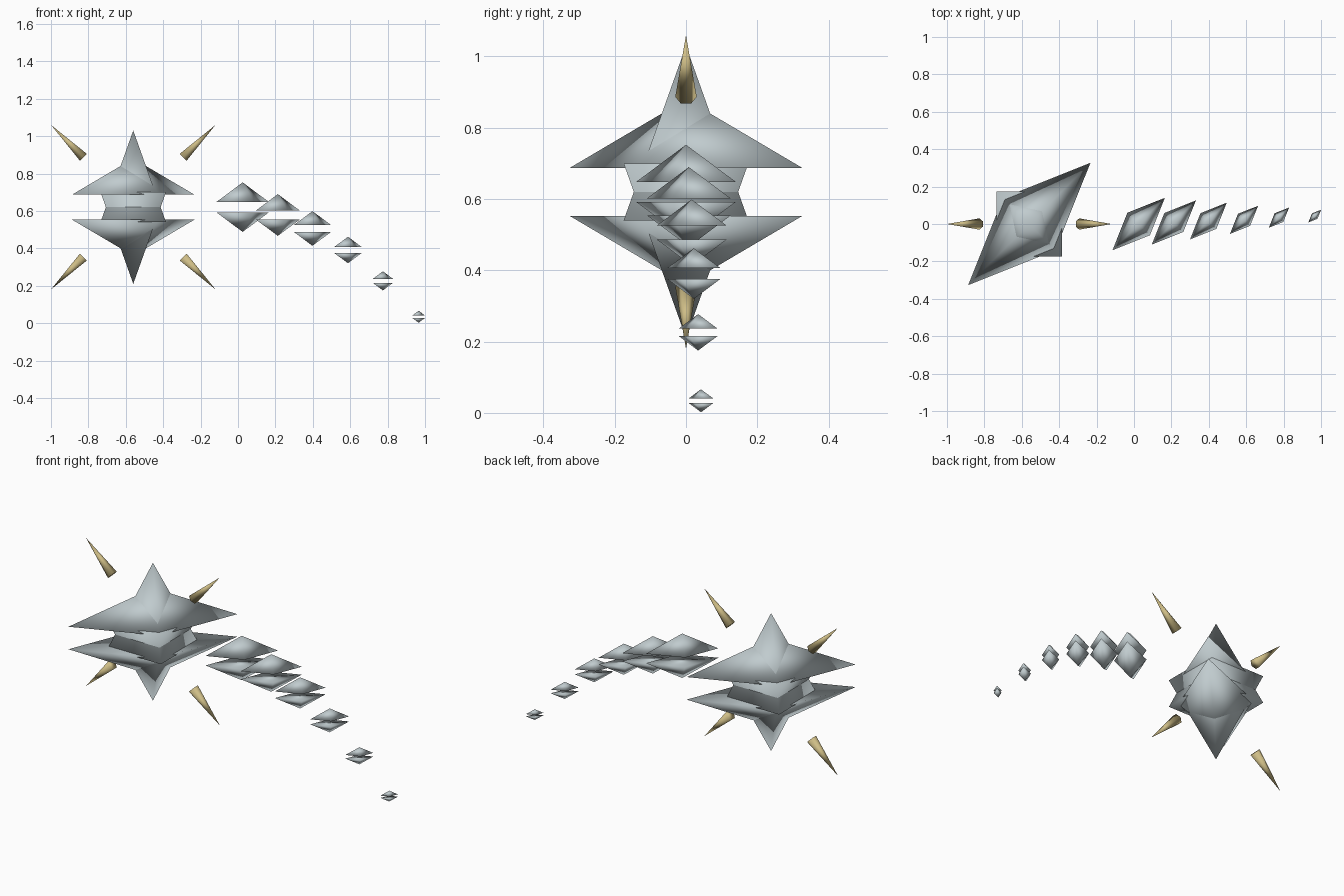
import bpy
import math
from mathutils import Vector

cube = bpy.data.objects.get("Cube")
if cube:
    bpy.data.objects.remove(cube, do_unlink=True)


def make_material(name, color):
    mat = bpy.data.materials.new(name)
    mat.use_nodes = True
    mat.diffuse_color = color
    mat.node_tree.nodes["Principled BSDF"].inputs["Base Color"].default_value = color
    return mat


steel = make_material("pale steel", (0.53, 0.60, 0.62, 1))
gold = make_material("dull gold", (0.62, 0.51, 0.24, 1))


def spike(name, ring, apex, mat, smooth=True):
    """Closed pyramid from a base ring to an apex, with faces wound outwards."""
    ring = [Vector(p) for p in ring]
    apex = Vector(apex)
    n = len(ring)
    if (ring[1] - ring[0]).cross(ring[2] - ring[1]).dot(apex - ring[0]) < 0:
        ring.reverse()
    faces = [(i, (i + 1) % n, n) for i in range(n)]
    faces.append(tuple(reversed(range(n))))
    mesh = bpy.data.meshes.new(name)
    mesh.from_pydata(ring + [apex], [], faces)
    mesh.materials.append(mat)
    mesh.polygons.foreach_set("use_smooth", [smooth] * len(faces))
    obj = bpy.data.objects.new(name, mesh)
    bpy.context.collection.objects.link(obj)
    return obj


def rhombus_pair(name, center, long_half, short_half, gap, height):
    """Two mirrored rhombic pyramids, stretched along the x = y diagonal."""
    a, b = long_half, short_half
    for side, s in (("upper", 1), ("lower", -1)):
        ring = [center + Vector((x, y, s * gap))
                for x, y in ((a, a), (-b, b), (-a, -a), (b, -b))]
        spike(f"{side}_{name}", ring, center + Vector((0, 0, s * height)), steel)


core = Vector((-0.56, 0, 0.62))

# Core: two interlocking square spikes
for side, s in (("upper", 1), ("lower", -1)):
    h = 0.175
    base = [core + Vector((x, y, -s * 0.08))
            for x, y in ((h, h), (-h, h), (-h, -h), (h, -h))]
    spike(f"{side}_core_spike", base, core + Vector((0, 0, s * 0.41)), steel)

# Wide blades around the core
rhombus_pair("body_blade", core, 0.327, 0.14, 0.067, 0.26)

# Tail segments: x, y, z and half size
tail = [
    (0.025, 0, 0.62, 0.14),
    (0.213, 0.008, 0.578, 0.118),
    (0.398, 0.016, 0.506, 0.098),
    (0.588, 0.022, 0.391, 0.075),
    (0.775, 0.034, 0.226, 0.054),
    (0.966, 0.042, 0.034, 0.034),
]
for i, (x, y, z, size) in enumerate(tail, 1):
    rhombus_pair(f"tail_segment_{i}", Vector((x, y, z)), size,
                 size * 0.43, size * 0.2, size * 0.945)

# Four floating horns pointing away from the core
for xs, xname in ((1, "left"), (-1, "right")):
    for zs, zname in ((1, "upper"), (-1, "lower")):
        out = Vector((xs, 0, zs))
        across = Vector((xs, 0, -zs)).normalized()
        ring = []
        for k in range(6):
            t = math.tau * k / 6
            ring.append(core + out * 0.267
                        + (across * math.sin(t) + Vector((0, math.cos(t), 0))) * 0.03)
        spike(f"{zname}_{xname}_horn", ring, core + out * 0.44, gold)
